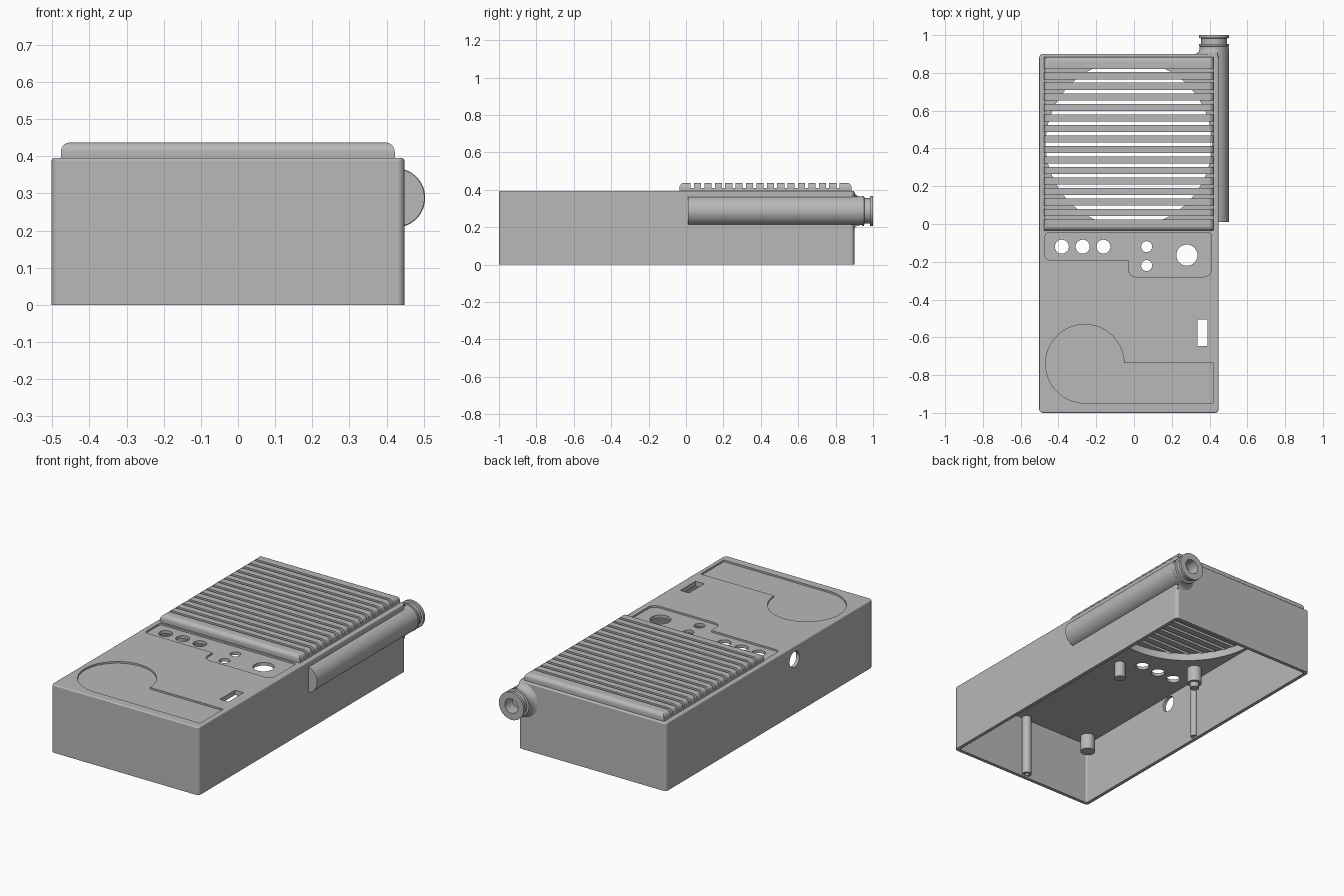
import bpy, bmesh, math
from mathutils import Vector

if "Cube" in bpy.data.objects:
    bpy.data.objects.remove(bpy.data.objects["Cube"])

GREY = (0.48, 0.48, 0.48, 1)
mat = bpy.data.materials.new("grey plastic")
mat.use_nodes = True
mat.diffuse_color = GREY
mat.node_tree.nodes["Principled BSDF"].inputs["Base Color"].default_value = GREY


def finish(name, bm):
    bmesh.ops.recalc_face_normals(bm, faces=bm.faces)
    mesh = bpy.data.meshes.new(name)
    bm.to_mesh(mesh)
    bm.free()
    mesh.materials.append(mat)
    ob = bpy.data.objects.new(name, mesh)
    bpy.context.collection.objects.link(ob)
    return ob


def block(name, x0, x1, y0, y1, z0, z1, corner=0.0, top=0.0, segs=4):
    """Box with rounded vertical corners and a rounded top rim."""
    bm = bmesh.new()
    bmesh.ops.create_cube(bm, size=1)
    for v in bm.verts:
        v.co = Vector((x0 if v.co.x < 0 else x1,
                       y0 if v.co.y < 0 else y1,
                       z0 if v.co.z < 0 else z1))
    if corner:
        upright = [e for e in bm.edges
                   if abs(e.verts[0].co.z - e.verts[1].co.z) > 1e-4]
        bmesh.ops.bevel(bm, geom=upright, offset=corner, segments=segs,
                        profile=0.5, affect='EDGES')
    if top:
        rim = [e for e in bm.edges
               if all(v.co.z > z1 - 1e-5 for v in e.verts)]
        bmesh.ops.bevel(bm, geom=rim, offset=top, segments=segs,
                        profile=0.5, affect='EDGES')
    return finish(name, bm)


def lathe(name, profile, origin, axis='Z', steps=40, keep_x=None, keep_side=1):
    """Spin (radius, height) points about an axis, optionally trimmed at a plane in x."""
    bm = bmesh.new()
    rings = []
    for r, h in profile:
        ring = []
        for i in range(steps):
            t = math.tau * i / steps
            c, s = r * math.cos(t), r * math.sin(t)
            p = Vector((c, s, h)) if axis == 'Z' else \
                Vector((c, h, s)) if axis == 'Y' else Vector((h, c, s))
            ring.append(bm.verts.new(p + Vector(origin)))
        rings.append(ring)
    for a, b in zip(rings, rings[1:]):
        for i in range(steps):
            j = (i + 1) % steps
            bm.faces.new((a[i], a[j], b[j], b[i]))
    bm.faces.new(rings[0])
    bm.faces.new(rings[-1])
    if keep_x is not None:
        bmesh.ops.bisect_plane(bm, geom=bm.verts[:] + bm.edges[:] + bm.faces[:],
                               plane_co=(keep_x, 0, 0), plane_no=(keep_side, 0, 0),
                               clear_inner=True)
    return finish(name, bm)


def rod(name, x, y, r, z0, z1, steps=40):
    return lathe(name, [(r, z0), (r, z1)], (x, y, 0), steps=steps)


def cut(target, cutters):
    bpy.context.view_layer.objects.active = target
    for c in cutters:
        c.hide_render = True
        m = target.modifiers.new("cut", 'BOOLEAN')
        m.operation, m.solver, m.object = 'DIFFERENCE', 'EXACT', c
        bpy.ops.object.modifier_apply(modifier=m.name)
        bpy.data.objects.remove(c)


L, R, F, B, TOP = -0.502, 0.448, -1.0, 0.9, 0.395
WALL = 0.02
CEIL = 0.367

# Case: hollow shell open underneath
case = block("case", L, R, F, B, 0, TOP, 0.02, 0.008)
cutters = [block("cavity", L + WALL, R - WALL, F + WALL, B - WALL, -0.1, CEIL, 0.01)]

# Shallow recesses in the top face
floor = TOP - 0.01
cutters += [
    block("control_recess", -0.47, 0.41, -0.19, -0.045, floor, 0.5, 0.02),
    block("control_recess_wide", -0.03, 0.41, -0.28, -0.06, floor, 0.5, 0.04),
    block("label_recess", -0.26, 0.42, -0.948, -0.735, floor, 0.5),
    rod("label_recess_round", -0.26, -0.74, 0.208, floor, 0.5, 64),
]

# Button, lamp, dial, switch, side and speaker openings
holes = [(x, -0.12, 0.037) for x in (-0.382, -0.272, -0.162)]
holes += [(0.067, -0.12, 0.029), (0.067, -0.22, 0.029), (0.28, -0.165, 0.056)]
cutters += [rod("hole", x, y, r, 0.3, 0.5, 32) for x, y, r in holes]
cutters += [
    block("switch_slot", 0.335, 0.39, -0.645, -0.505, 0.3, 0.5),
    lathe("side_hole", [(0.045, -0.6), (0.045, -0.4)], (0, -0.28, 0.318), 'X'),
    rod("speaker_hole", -0.028, 0.425, 0.44, 0.3, 0.5, 80),
]
cut(case, cutters)

# Speaker grille: base plate with a round opening, rounded pad above split by cross slots
grille = block("speaker_grille", -0.477, 0.422, -0.035, 0.885, 0.385, 0.437, 0, 0.025, 5)
slots = []
for i in range(15):
    y = 0.034 + 0.0556 * i
    slots.append(block("slot", -0.6, 0.6, y - 0.009, y + 0.009, 0.409, 0.5))
cut(grille, [rod("grille_opening", -0.028, 0.425, 0.44, 0.3, 0.411, 80)] + slots)

# Antenna housing on the left side, socket and flared root at the back
AX, AZ = 0.424, 0.288
sleeve = lathe("antenna_sleeve", [(0.078, 0.01), (0.078, 0.93)], (AX, 0, AZ), 'Y',
               64, keep_x=0.435)
socket = lathe("antenna_socket",
               [(0.077, 0.885), (0.077, 0.94), (0.08, 0.942), (0.08, 0.952),
                (0.068, 0.954), (0.068, 0.983), (0.08, 0.985), (0.08, 1.0),
                (0.042, 1.0), (0.042, 0.89)], (AX, 0, AZ), 'Y', 64)
root = lathe("antenna_root",
             [(0.104, 0.895), (0.1, 0.9), (0.087, 0.906), (0.08, 0.915), (0.077, 0.93)],
             (AX, 0, AZ), 'Y', 64, keep_x=R - 0.005, keep_side=-1)

# Inner mounting posts
posts = []
for x in (-0.43, 0.374):
    posts.append(rod("front_mounting_post", x, -0.91, 0.04, 0.275, CEIL + 0.005, 24))
for x in (-0.40, 0.345):
    posts.append(rod("middle_mounting_post", x, 0.04, 0.04, 0.275, CEIL + 0.02, 24))
    posts.append(rod("post_tip", x, 0.04, 0.025, 0.245, 0.28, 24))
posts.append(rod("centre_post", -0.05, -0.18, 0.03, 0.275, CEIL + 0.005, 24))
tall = rod("front_screw_post", -0.04, -0.965, 0.026, 0.01, CEIL + 0.005, 24)
cut(tall, [rod("screw_bore", -0.04, -0.965, 0.012, -0.1, 0.15, 16)])
posts += [tall, rod("side_screw_post", -0.478, -0.056, 0.019, 0.01, CEIL + 0.005, 20)]

# Smooth shading with crisp edges and flat large faces
parts = [case, grille, sleeve, socket, root] + posts
bpy.ops.object.select_all(action='DESELECT')
for ob in parts:
    ob.select_set(True)
bpy.context.view_layer.objects.active = case
bpy.ops.object.shade_smooth_by_angle(angle=math.radians(35))
for ob in parts:
    ob.modifiers.new("even_normals", 'WEIGHTED_NORMAL').keep_sharp = True
